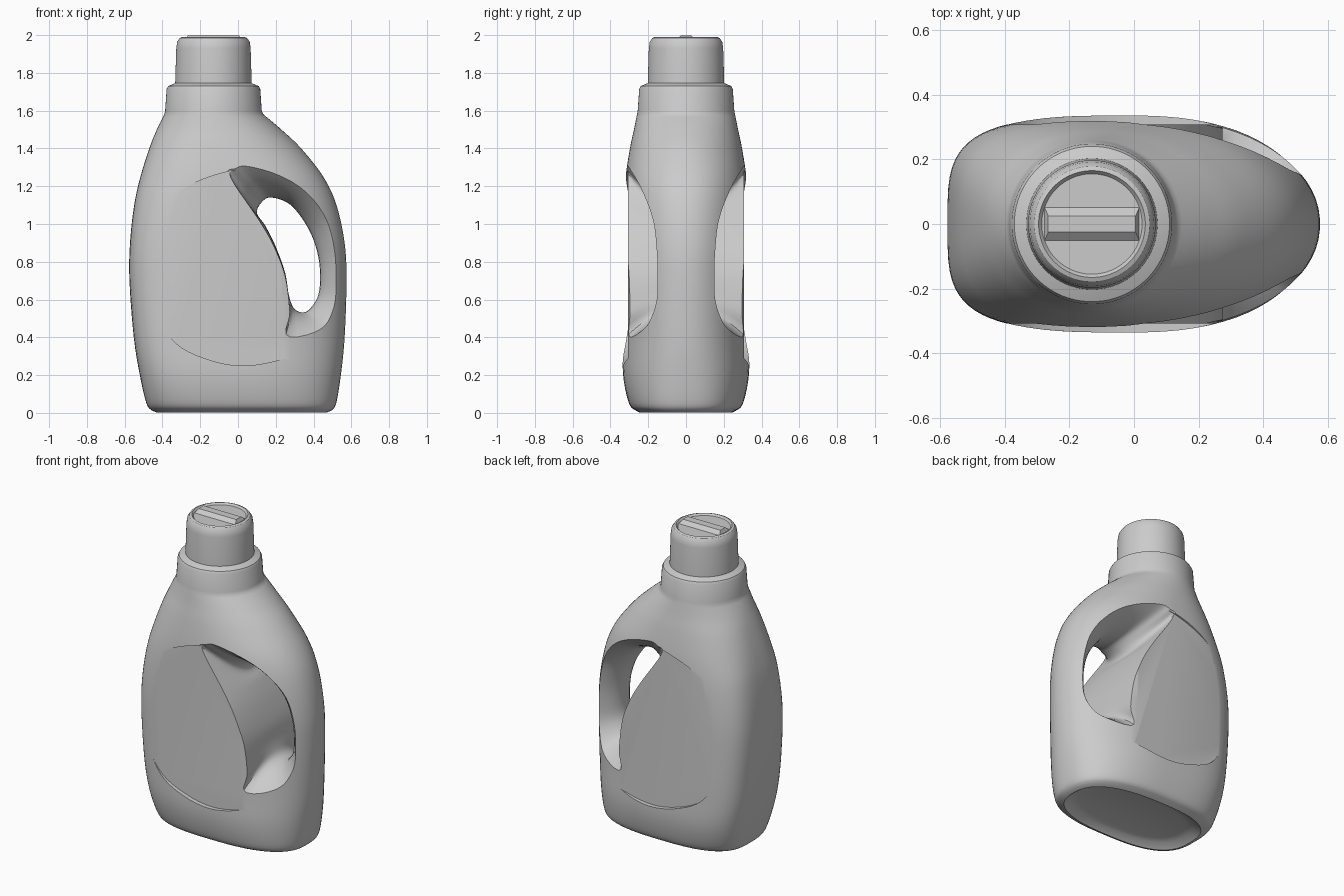
import bpy, bmesh, math

if "Cube" in bpy.data.objects:
    bpy.data.objects.remove(bpy.data.objects["Cube"])

SEG = 72
NECK_X = -0.13


def spline(pts, steps, closed=False):
    """Catmull-Rom through tuples of any length."""
    n, out = len(pts), []
    for i in range(n if closed else n - 1):
        idx = [i - 1, i, i + 1, i + 2]
        idx = [k % n if closed else min(max(k, 0), n - 1) for k in idx]
        p = [pts[k] for k in idx]
        for s in range(steps):
            t = s / steps
            out.append(tuple(0.5 * (2 * b + (c - a) * t + (2 * a - 5 * b + 4 * c - d) * t * t
                                    + (3 * b - a - 3 * c + d) * t ** 3)
                             for a, b, c, d in zip(*p)))
    if not closed:
        out.append(pts[-1])
    return out


def loft(name, rings):
    """Skin a stack of equal-length rings and cap both ends."""
    bm = bmesh.new()
    rows = [[bm.verts.new(p) for p in r] for r in rings]
    for a, b in zip(rows, rows[1:]):
        for i in range(len(a)):
            j = (i + 1) % len(a)
            bm.faces.new((a[i], a[j], b[j], b[i]))
    bm.faces.new(rows[0])
    bm.faces.new(rows[-1])
    bmesh.ops.recalc_face_normals(bm, faces=bm.faces)
    me = bpy.data.meshes.new(name)
    bm.to_mesh(me)
    bm.free()
    ob = bpy.data.objects.new(name, me)
    bpy.context.collection.objects.link(ob)
    return ob


def section(z, xl, xr, depth, cx, nl, nr):
    """Superellipse with a blunt left end and a more pointed right end."""
    ring = []
    for i in range(SEG):
        a = 2 * math.pi * (i + 0.5) / SEG
        c, s = math.cos(a), math.sin(a)
        n, w = (nr, xr - cx) if c > 0 else (nl, cx - xl)
        ring.append((cx + math.copysign(w * abs(c) ** (2 / n), c),
                     math.copysign(depth * abs(s) ** (2 / n), s), z))
    return ring


def circle(z, r):
    return section(z, NECK_X - r, NECK_X + r, r, NECK_X, 2, 2)


def select_only(ob):
    bpy.ops.object.select_all(action='DESELECT')
    ob.select_set(True)
    bpy.context.view_layer.objects.active = ob


def cut(ob, cutter):
    cutter.hide_render = True
    m = ob.modifiers.new("cut", 'BOOLEAN')
    m.operation, m.solver, m.object = 'DIFFERENCE', 'EXACT', cutter
    select_only(ob)
    bpy.ops.object.modifier_apply(modifier=m.name)
    bpy.data.objects.remove(cutter)


def smooth(ob, angle=32):
    select_only(ob)
    bpy.ops.object.shade_smooth_by_angle(angle=math.radians(angle))


# Body: z, left x, right x, half depth, widest x, left and right roundness
rows = [
    (0.012, -0.455, 0.495, 0.265, 0, 2.9, 2.6),
    (0.05, -0.485, 0.52, 0.302, 0, 3.1, 2.5),
    (0.20, -0.52, 0.545, 0.333, 0, 3.5, 2.3),
    (0.40, -0.552, 0.565, 0.333, 0, 3.8, 2.15),
    (0.70, -0.575, 0.575, 0.33, 0, 3.8, 2.1),
    (0.90, -0.572, 0.565, 0.33, 0, 3.7, 2.1),
    (1.10, -0.55, 0.522, 0.328, -0.01, 3.3, 2.1),
    (1.25, -0.517, 0.452, 0.32, -0.04, 2.8, 2.1),
    (1.40, -0.47, 0.335, 0.297, -0.08, 2.4, 2.0),
    (1.50, -0.43, 0.23, 0.276, -0.11, 2.1, 2.0),
    (1.58, -0.39, 0.135, 0.26, -0.13, 2.0, 2.0),
]
base = [section(0.04, -0.34, 0.38, 0.18, 0, 2.5, 2.4),
        section(0.03, -0.39, 0.43, 0.215, 0, 2.6, 2.4),
        section(0.002, -0.43, 0.47, 0.245, 0, 2.8, 2.5)]
collar = [circle(z, r) for z, r in
          [(1.60, 0.256), (1.715, 0.248), (1.73, 0.24), (1.745, 0.205), (1.75, 0.19)]]
body = loft("bottle_body", base + [section(*r) for r in spline(rows, 5)] + collar)

# Flat label recess on front and back
label = spline([(-0.04, 1.28), (-0.28, 1.19), (-0.41, 1.04), (-0.47, 0.80), (-0.44, 0.55),
                (-0.33, 0.37), (-0.15, 0.28), (0.04, 0.25), (0.25, 0.29), (0.47, 0.38),
                (0.56, 0.7), (0.45, 1.15), (0.2, 1.29)], 5, True)
for side in (-1, 1):
    cut(body, loft("label_cutter", [[(x, side * y, z) for x, z in label] for y in (0.307, 0.5)]))

# Grip opening: a through hole that flares outward into a scoop on both sides
hole = [(0.10, 1.06), (0.13, 1.12), (0.18, 1.14), (0.28, 1.10), (0.37, 0.98), (0.42, 0.85),
        (0.435, 0.72), (0.42, 0.61), (0.36, 0.535), (0.30, 0.55), (0.27, 0.62), (0.25, 0.74),
        (0.20, 0.88), (0.145, 0.99)]
flare = [(-0.05, 1.26), (-0.02, 1.30), (0.06, 1.32), (0.36, 1.27), (0.70, 1.12), (0.80, 0.92),
         (0.82, 0.72), (0.80, 0.50), (0.60, 0.36), (0.27, 0.38), (0.275, 0.52), (0.25, 0.72),
         (0.19, 0.88), (0.11, 1.02)]
hole, flare = spline(hole, 5, True), spline(flare, 5, True)
rings = []
for k in range(-12, 13):
    y = 0.36 * k / 12
    t = (y / 0.32) ** 2
    rings.append([(hx + (fx - hx) * t, y, hz + (fz - hz) * t)
                  for (hx, hz), (fx, fz) in zip(hole, flare)])
cut(body, loft("grip_cutter", rings))
smooth(body)

# Cap with a shallow dished top
cap = loft("cap", [circle(z, r) for z, r in
                   [(1.735, 0.203), (1.93, 0.197), (1.965, 0.192), (1.985, 0.178),
                    (1.99, 0.165), (1.978, 0.155)]])
smooth(cap)

# Low grip bar across the cap top
bar = loft("cap_grip_bar", [[(NECK_X + sx * w, sy * d, z) for sx, sy in
                             ((-1, -1), (1, -1), (1, 1), (-1, 1))]
                            for z, w, d in [(1.97, 0.15, 0.06), (2.0, 0.135, 0.025)]])
smooth(bar)
